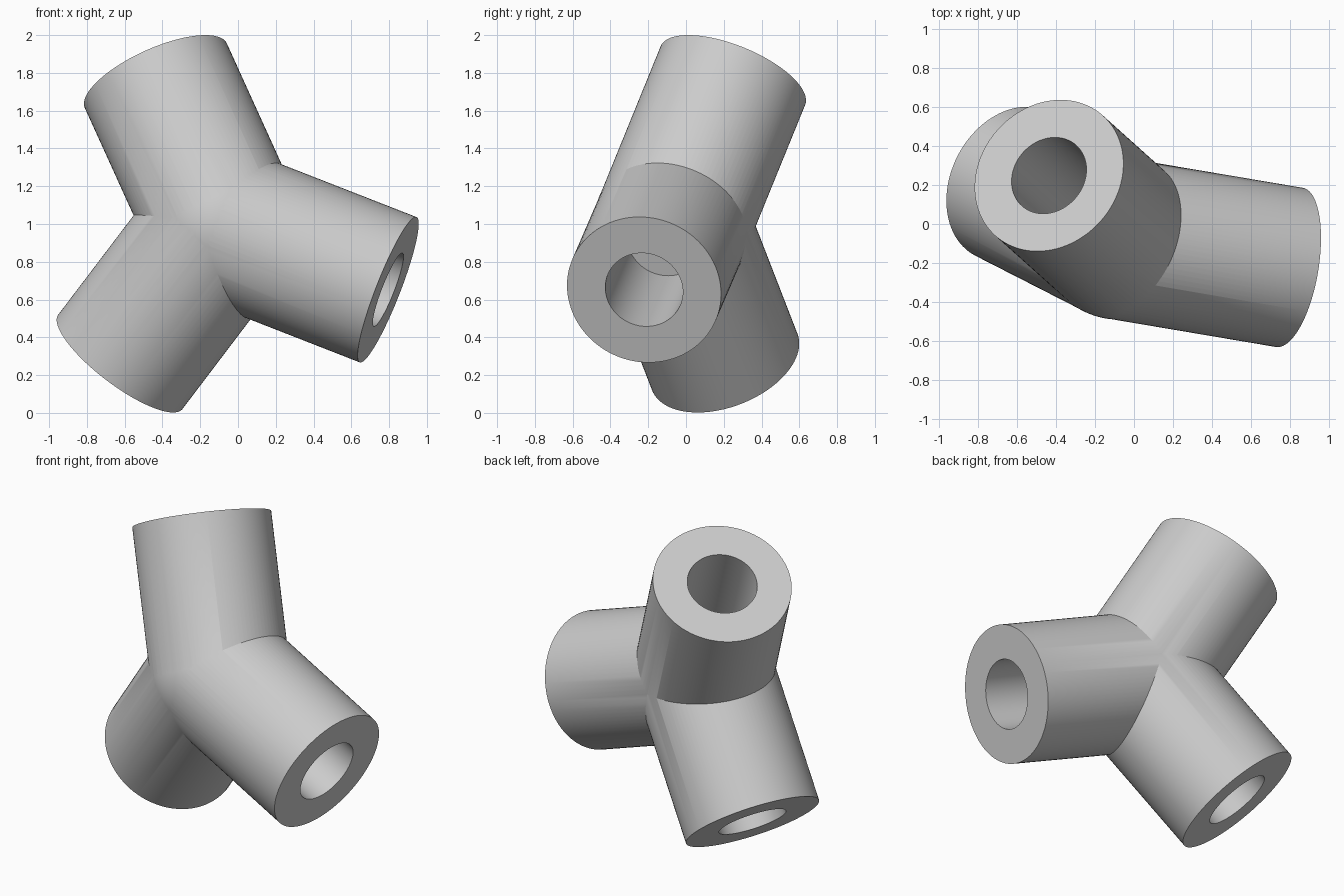
import bpy
import bmesh
import math
from mathutils import Matrix, Vector

cube = bpy.data.objects.get("Cube")
if cube:
    bpy.data.objects.remove(cube)

HUB = Vector((-0.075, -0.075, 0.992))
ENDS = {
    "upper": Vector((-0.435, 0.248, 1.785)),
    "left": Vector((0.795, -0.222, 0.652)),
    "lower": Vector((-0.623, 0.205, 0.27)),
}
OUTER, BORE, FLOOR = 0.413, 0.208, 0.2

grey = bpy.data.materials.new("plain grey")
grey.use_nodes = True
grey.diffuse_color = (0.6, 0.6, 0.6, 1)
grey.node_tree.nodes["Principled BSDF"].inputs["Base Color"].default_value = (0.6, 0.6, 0.6, 1)


def add_object(name, bm):
    mesh = bpy.data.meshes.new(name)
    bm.to_mesh(mesh)
    bm.free()
    mesh.materials.append(grey)
    obj = bpy.data.objects.new(name, mesh)
    bpy.context.collection.objects.link(obj)
    return obj


def rod(name, start, end, radius):
    """Solid cylinder between two points."""
    axis = end - start
    turn = axis.to_track_quat("Z", "Y").to_matrix().to_4x4()
    bm = bmesh.new()
    bmesh.ops.create_cone(bm, cap_ends=True, segments=96, radius1=radius, radius2=radius,
                          depth=axis.length,
                          matrix=Matrix.Translation((start + end) / 2) @ turn)
    return add_object(name, bm)


def combine(target, tool, operation):
    """Apply a boolean and discard the tool object."""
    tool.hide_render = True
    mod = target.modifiers.new(operation.lower(), "BOOLEAN")
    mod.operation = operation
    mod.solver = "EXACT"
    mod.object = tool
    bpy.ops.object.modifier_apply(modifier=mod.name)
    bpy.data.objects.remove(tool)


# Rounded hub, a hair wider than the tubes so they blend into it
bm = bmesh.new()
bmesh.ops.create_uvsphere(bm, u_segments=96, v_segments=48, radius=OUTER * 1.003,
                          matrix=Matrix.Translation(HUB))
connector = add_object("three_way_connector", bm)
bpy.ops.object.select_all(action="DESELECT")
connector.select_set(True)
bpy.context.view_layer.objects.active = connector

# Three arms
for name, end in ENDS.items():
    combine(connector, rod(name + "_arm", HUB, end, OUTER), "UNION")

# Blind sockets drilled into each arm
for name, end in ENDS.items():
    axis = (end - HUB).normalized()
    combine(connector, rod(name + "_socket", HUB + axis * FLOOR, end + axis * 0.1, BORE),
            "DIFFERENCE")

bpy.ops.object.shade_smooth_by_angle(angle=math.radians(25))
